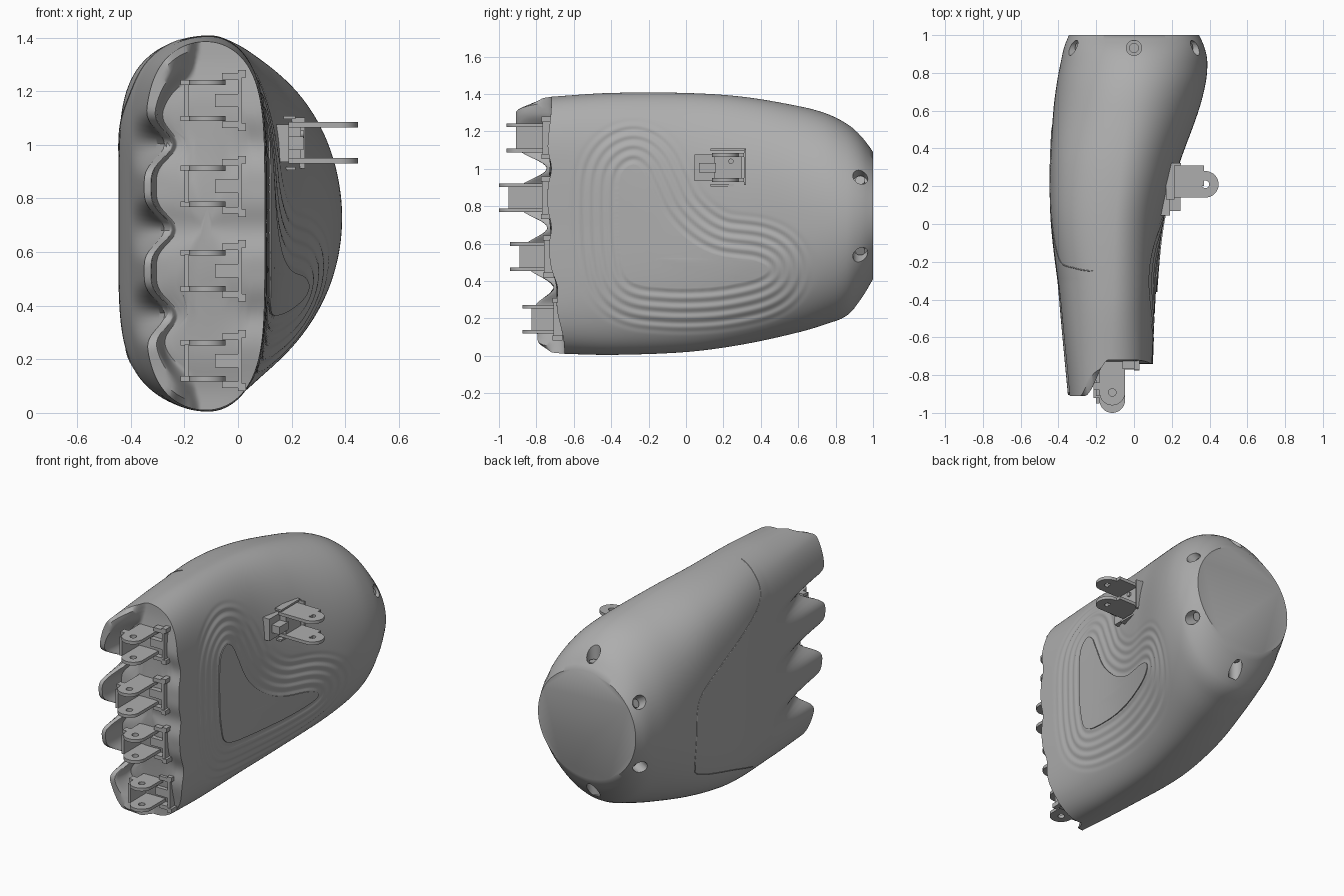
import bpy, bmesh, math
from mathutils import Vector, Matrix, kdtree

cube = bpy.data.objects.get("Cube")
if cube:
    bpy.data.objects.remove(cube, do_unlink=True)

grey = bpy.data.materials.new("matte grey")
grey.use_nodes = True
grey.diffuse_color = (0.42, 0.42, 0.42, 1)
grey.node_tree.nodes["Principled BSDF"].inputs["Base Color"].default_value = (0.42, 0.42, 0.42, 1)


def finish(name, bm, smooth=True):
    bmesh.ops.recalc_face_normals(bm, faces=bm.faces)
    me = bpy.data.meshes.new(name)
    bm.to_mesh(me)
    bm.free()
    return place(name, me, smooth)


def place(name, me, smooth):
    ob = bpy.data.objects.new(name, me)
    bpy.context.collection.objects.link(ob)
    if not me.materials:
        me.materials.append(grey)
    bpy.ops.object.select_all(action='DESELECT')
    ob.select_set(True)
    bpy.context.view_layer.objects.active = ob
    if smooth:
        bpy.ops.object.shade_smooth_by_angle(angle=math.radians(35))
    return ob


def smooth_step(a, b, v):
    t = min(1, max(0, (v - a) / (b - a)))
    return t * t * (3 - 2 * t)


# Hand cross-sections: y, back x, palm x, centre x, bottom z, top z, back and palm squareness
SECTIONS = [(-.7, -.35, .10, -.12, .01, 1.385, 5.5, 5),
            (-.4, -.392, .115, -.11, .005, 1.405, 5.5, 4),
            (0, -.44, .155, -.1, .02, 1.405, 5.5, 3),
            (.3, -.445, .235, -.07, .06, 1.385, 4.6, 2.5),
            (.6, -.427, .342, -.03, .125, 1.335, 3, 2.2),
            (.75, -.408, .38, -.01, .17, 1.295, 2.5, 2.1),
            (.86, -.387, .388, 0, .215, 1.24, 2.2, 2),
            (.935, -.37, .373, 0, .3, 1.178, 2, 2),
            (1, -.345, .345, 0, .41, 1.09, 2, 2)]


def section(y):
    i = max(k for k in range(len(SECTIONS) - 1) if k == 0 or SECTIONS[k][0] <= y)
    a, b = SECTIONS[i], SECTIONS[i + 1]
    h = b[0] - a[0]
    t = (y - a[0]) / h
    out = []
    before = SECTIONS[max(i - 1, 0)]
    after = SECTIONS[min(i + 2, len(SECTIONS) - 1)]
    for k in range(1, 8):
        m0 = (b[k] - before[k]) / (b[0] - before[0]) * h
        m1 = (after[k] - a[k]) / (after[0] - a[0]) * h
        out.append((2*t**3 - 3*t**2 + 1) * a[k] + (t**3 - 2*t**2 + t) * m0
                   + (3*t**2 - 2*t**3) * b[k] + (t**3 - t**2) * m1)
    return out


def side_x(y, z, palm):
    xl, xr, cx, zb, zt, ql, qr = section(y)
    v = min(1, abs(z - (zb + zt) / 2) / ((zt - zb) / 2))
    if palm:
        return cx + (xr - cx) * math.sqrt(1 - v ** qr)
    return cx - (cx - xl) * math.sqrt(1 - v ** ql)


# Palm pad outline in y, z
PAD = [(-.29, 1.02), (-.35, .95), (-.36, .75), (-.345, .53), (-.29, .4), (-.1, .365), (.15, .37),
       (.36, .41), (.435, .46), (.37, .505), (.17, .535), (.02, .61), (-.11, .74), (-.19, .9), (-.235, .99)]


def spline(pts, closed, n=16):
    out, c = [], len(pts)
    at = (lambda i: Vector(pts[i % c])) if closed else (lambda i: Vector(pts[min(max(i, 0), c - 1)]))
    for i in range(c if closed else c - 1):
        p, q, r, s = (at(i + k) for k in (-1, 0, 1, 2))
        for k in range(n):
            t = k / n
            out.append(q + (r - p) * t / 2 + (2*p - 5*q + 4*r - s) * t * t / 2
                       + (3*q - p - 3*r + s) * t**3 / 2)
    return out


pad_line = spline(PAD, True)
tree = kdtree.KDTree(len(pad_line))
for i, p in enumerate(pad_line):
    tree.insert((0, p.x, p.y), i)
tree.balance()


def ripple(y, z):
    d = tree.find((0, y, z))[2]
    return -.0036 * (1 - math.cos(math.tau * d / .053)) * (1 - smooth_step(.19, .265, d))


# Knuckle guards: four broad lobes with narrow valleys, fading at the top and bottom edges
def lobe(z):
    if z > 1.16:
        return 1 - .9 * smooth_step(1.3, 1.39, z)
    if z < .21:
        return .35 + .65 * smooth_step(0, .08, z)
    return 1 - (.5 - .5 * math.cos(math.tau * (z - 1.16) / .317)) ** 2


def knuckle_side(x, z):
    hw = .23 * math.sqrt(max(0, 1 - min(1, abs(z - .6975) / .6875) ** 5.5))
    return (-.12 - x) / max(hw, .08)


def front_y(x, z, rim=1):
    swell = .02 * lobe(z) * smooth_step(.05, .25, z) * (1 - smooth_step(1.1, 1.35, z))
    base = -.65 - .07 * smooth_step(0, .7, z) - swell
    tip = .14 + .05 * smooth_step(.1, 1, z)
    wall = smooth_step(.2, .8, knuckle_side(x, z)) * smooth_step(.8, .89, rim)
    return base - (tip * (.12 + .88 * lobe(z)) - swell) * wall


def shape(x, z, y0, rim=1):
    w = max(0, min(1, (-.3 - y0) / .4))
    y = y0 + (front_y(x, z, rim) + .7) * w
    valley = 1 - lobe(z) if .2 < z < 1.17 else 0
    return y, x + .075 * valley * w ** 1.5 * smooth_step(0, .7, knuckle_side(x, z))


# Palm body: rings of rounded sections, finer on the palm
PALM_N, BACK_N = 260, 120
angles = [-math.pi/2 + math.pi * i / PALM_N for i in range(PALM_N)]
angles += [math.pi/2 + math.pi * i / BACK_N for i in range(BACK_N)]
rows = [-.7 + .0125 * i for i in range(110)] + [.68 + .03 * i for i in range(6)]
rows += [.86 + .02 * i for i in range(8)]
bm = bmesh.new()


def ring_of(y0):
    xl, xr, cx, zb, zt, ql, qr = section(y0)
    pts = []
    for a in angles:
        c, s = abs(math.cos(a)), abs(math.sin(a))
        right = math.cos(a) > 0
        q = qr if right else ql
        lo, hi = .5, 1.5
        for _ in range(22):
            r = (lo + hi) / 2
            if (r * c) ** 2 + (r * s) ** q < 1:
                lo = r
            else:
                hi = r
        x = cx + lo * math.cos(a) * ((xr - cx) if right else (cx - xl))
        pts.append((x, (zb + zt) / 2 + lo * math.sin(a) * (zt - zb) / 2))
    return pts


rings = []
front = ring_of(-.7)
for k in [.1, .3, .5, .65, .75] + [.79 + .0125 * i for i in range(9)] + [.92, .96]:
    ring = []
    for x, z in front:
        px, pz = -.12 + (x + .12) * k, .6975 + (z - .6975) * k
        y, sx = shape(px, pz, -.7, k)
        ring.append(bm.verts.new((sx, y, pz)))
    rings.append(ring)
for y0 in rows:
    ring = []
    for (x, z), a in zip(ring_of(y0), angles):
        y, sx = shape(x, z, y0)
        if math.cos(a) > .02 and y > -.64:
            sx += ripple(y, z)
        ring.append(bm.verts.new((sx, y, z)))
    rings.append(ring)
for r0, r1 in zip(rings, rings[1:]):
    for i in range(len(angles)):
        bm.faces.new((r0[i - 1], r0[i], r1[i], r1[i - 1]))
bm.faces.new(rings[0])
bm.faces.new(rings[-1])
body = finish("palm_body", bm, False)


def cylinder(name, radius, depth, matrix, segments=32):
    bm = bmesh.new()
    bmesh.ops.create_cone(bm, cap_ends=True, segments=segments, radius1=radius, radius2=radius,
                          depth=depth, matrix=matrix)
    return finish(name, bm)


# Six screw holes around the wrist
for i in range(6):
    a = math.radians(30 + 60 * i)
    out = Vector((math.cos(a), 0, math.sin(a)))
    spot = Vector((.385 * math.cos(a), .932, .75 + .42 * math.sin(a)))
    turn = out.to_track_quat('Z', 'Y').to_matrix().to_4x4()
    cylinder("wrist_screw", .026, .03, Matrix.Translation(spot - out * .055) @ turn, 24)
    cutter = cylinder("hole_cutter", .04, .14, Matrix.Translation(spot) @ turn)
    cutter.hide_render = True
    mod = body.modifiers.new("hole", 'BOOLEAN')
    mod.operation, mod.solver, mod.object = 'DIFFERENCE', 'MANIFOLD', cutter
    bpy.context.view_layer.objects.active = body
    bpy.ops.object.modifier_apply(modifier=mod.name)
    bpy.data.objects.remove(cutter, do_unlink=True)
bpy.ops.object.select_all(action='DESELECT')
body.select_set(True)
bpy.ops.object.shade_smooth_by_angle(angle=math.radians(40))

# Smooth pad inside the ripples
bm = bmesh.new()
mid = Vector((-.2, .52))
pad_rings = []
for k in (.1, .3, .5, .7, .85, 1):
    pts = [mid + (p - mid) * k for p in pad_line]
    pad_rings.append([bm.verts.new((side_x(p.x, p.y, True) + .005, p.x, p.y)) for p in pts])
pad_rings.append([bm.verts.new(v.co - Vector((.012, 0, 0))) for v in pad_rings[-1]])
for r0, r1 in zip(pad_rings, pad_rings[1:]):
    for i in range(len(r0)):
        bm.faces.new((r0[i - 1], r0[i], r1[i], r1[i - 1]))
bm.faces.new(pad_rings[0])
finish("palm_pad", bm)


def to_mesh(name, curve):
    tmp = bpy.data.objects.new("tmp", curve)
    bpy.context.collection.objects.link(tmp)
    dg = bpy.context.evaluated_depsgraph_get()
    me = bpy.data.meshes.new_from_object(tmp.evaluated_get(dg))
    bpy.data.objects.remove(tmp, do_unlink=True)
    return place(name, me, True)


def add_spline(curve, pts, closed):
    s = curve.splines.new('POLY')
    s.points.add(len(pts) - 1)
    for p, co in zip(s.points, pts):
        p.co = (*co, 1)
    s.use_cyclic_u = closed


# Panel seam on the back of the hand
SEAM = [(-.25, 1.39), (-.235, 1.34), (-.18, 1.2), (.05, 1.08), (.28, .97), (.48, .83), (.51, .6),
        (.5, .39), (.42, .32), (.1, .23), (-.16, .14)]
seam = bpy.data.curves.new("seam", 'CURVE')
seam.dimensions, seam.bevel_depth, seam.bevel_resolution = '3D', .003, 1
add_spline(seam, [(side_x(p.x, p.y, False), p.x, p.y) for p in spline(SEAM, False, 8)], False)
to_mesh("back_panel_seam", seam)


def box(name, lo, hi):
    lo, hi = Vector(lo), Vector(hi)
    bm = bmesh.new()
    bmesh.ops.create_cube(bm, size=1)
    for v in bm.verts:
        v.co = (lo + hi) / 2 + v.co * (hi - lo)
    return finish(name, bm, False)


def hinge_plate(name, length, r, matrix):
    # Round-ended tab with a pin hole, pointing along its own +x
    c = bpy.data.curves.new(name, 'CURVE')
    c.dimensions, c.fill_mode, c.extrude = '2D', 'BOTH', .01
    arc = [(length + r * math.cos(t), r * math.sin(t), 0)
           for t in (math.pi * (i / 24 - .5) for i in range(25))]
    add_spline(c, [(0, -r, 0)] + arc + [(0, r, 0)], True)
    add_spline(c, [(length + .02 * math.cos(i * math.tau / 20), .02 * math.sin(i * math.tau / 20), 0)
                   for i in range(20)], True)
    to_mesh(name, c).matrix_world = matrix


# Finger hinges with their clips
for n, (z, tip) in enumerate([(1.165, -.96), (.845, -1), (.53, -.94), (.195, -.875)], 1):
    tag = f"finger_{n}_"
    base = front_y(0, z)
    for s in (-1, 1):
        at = Matrix.Translation((-.115, base + .02, z + .067 * s)) @ Matrix.Rotation(-math.pi/2, 4, 'Z')
        hinge_plate(tag + "hinge_plate", base + .02 - tip - .068, .068, at)
        box(tag + "lug", (-.215, tip + .08, z + .067*s - .01), (-.18, tip + .12, z + .067*s + .01))
        box(tag + "clip_arm", (-.06, base - .03, z + .09*s - .012), (.01, base + .02, z + .09*s + .012))
        box(tag + "clip_end", (0, base - .035, z + .1*s - .014), (.03, base + .02, z + .1*s + .014))
    box(tag + "web", (-.2, tip + .05, z - .06), (-.182, base + .03, z + .06))
    box(tag + "clip", (0, base - .03, z - .09), (.015, base + .02, z + .09))
    box(tag + "catch", (-.085, base - .03, z - .025), (0, base + .02, z + .025))

# Thumb hinge, mount and rim
for s in (-1, 1):
    z = 1.007 + .067 * s
    hinge_plate("thumb_hinge_plate", .19, .07, Matrix.Translation((.188, .21, z)))
    box("thumb_plate_shoulder", (.19, .2, z - .01), (.37, .31, z + .01))
    box("thumb_rim_side", (.17, .13, 1.007 + .095*s - .006), (.215, .32, 1.007 + .095*s + .006))
box("thumb_rim_end", (.18, .31, .912), (.25, .322, 1.102))
box("thumb_web", (.17, .15, .945), (.235, .3, 1.07))
box("thumb_mount", (.14, .045, .935), (.19, .16, 1.075))
box("thumb_mount_tab", (.18, .07, .98), (.245, .16, 1.03))
cylinder("thumb_pin", .014, .02, Matrix.Translation((.236, .24, 1.04)) @ Matrix.Rotation(math.pi/2, 4, 'Y'), 20)
